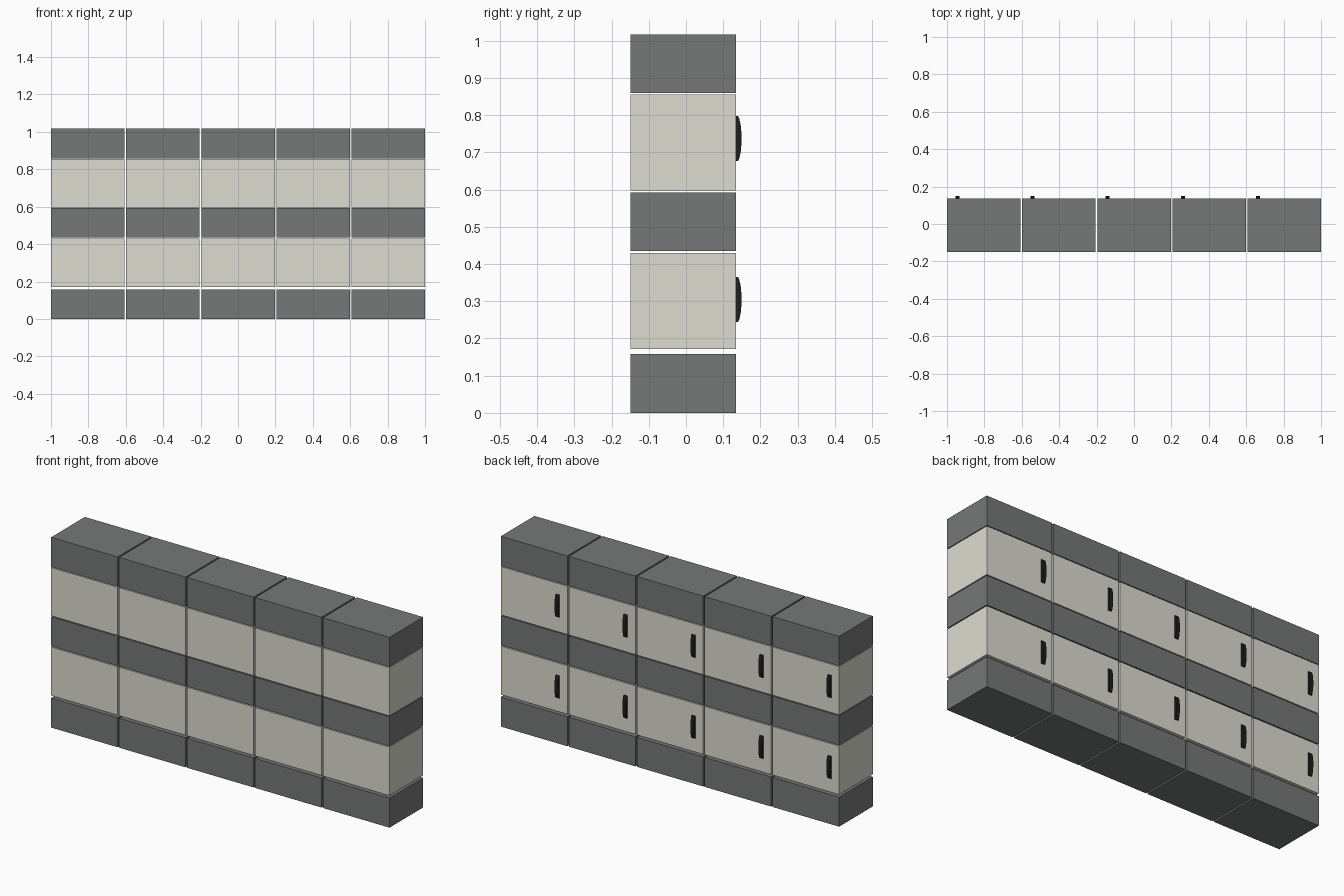
import bpy, bmesh

if "Cube" in bpy.data.objects:
    bpy.data.objects.remove(bpy.data.objects["Cube"])

def material(name, rgb):
    m = bpy.data.materials.new(name)
    m.diffuse_color = (*rgb, 1)
    m.use_nodes = True
    m.node_tree.nodes["Principled BSDF"].inputs["Base Color"].default_value = m.diffuse_color
    return m

DARK = material("dark_grey", (0.18, 0.19, 0.185))
LIGHT = material("cream", (0.72, 0.72, 0.64))
BLACK = material("black", (0.012, 0.014, 0.012))

def extrude_profile(name, pts, x0, x1, mat):
    """Extrude a (y, z) outline along x."""
    bm = bmesh.new()
    face = bm.faces.new([bm.verts.new((x0, y, z)) for y, z in pts])
    ext = bmesh.ops.extrude_face_region(bm, geom=[face])
    verts = [v for v in ext["geom"] if isinstance(v, bmesh.types.BMVert)]
    bmesh.ops.translate(bm, vec=(x1 - x0, 0, 0), verts=verts)
    bmesh.ops.recalc_face_normals(bm, faces=bm.faces)
    me = bpy.data.meshes.new(name)
    bm.to_mesh(me)
    bm.free()
    me.materials.append(mat)
    ob = bpy.data.objects.new(name, me)
    bpy.context.collection.objects.link(ob)
    return ob

BACK, DOOR = -0.149, 0.135
WIDTH, PITCH = 0.393, 0.4018
ROWS = [("base_block", 0.0, 0.158, DARK),
        ("lower_locker", 0.171, 0.430, LIGHT),
        ("middle_block", 0.435, 0.592, DARK),
        ("upper_locker", 0.597, 0.855, LIGHT),
        ("top_block", 0.859, 1.017, DARK)]
# half outline of the bowed handle: (y, height above centre)
BOW = [(DOOR - 0.001, 0.060), (0.140, 0.060), (0.143, 0.054), (0.147, 0.036), (0.149, 0.014)]

for i in range(5):
    x = -1 + i * PITCH
    for name, z0, z1, mat in ROWS:
        # stacked block
        extrude_profile(f"{name}_{i}", [(BACK, z0), (DOOR, z0), (DOOR, z1), (BACK, z1)],
                        x, x + WIDTH, mat)
        # door handle
        if mat is LIGHT:
            zc = z0 + 0.1335 if z0 < 0.5 else z0 + 0.140
            pts = [(y, zc + h) for y, h in BOW] + [(y, zc - h) for y, h in reversed(BOW)]
            extrude_profile(f"{name}_handle_{i}", pts, x + 0.045, x + 0.066, BLACK)
